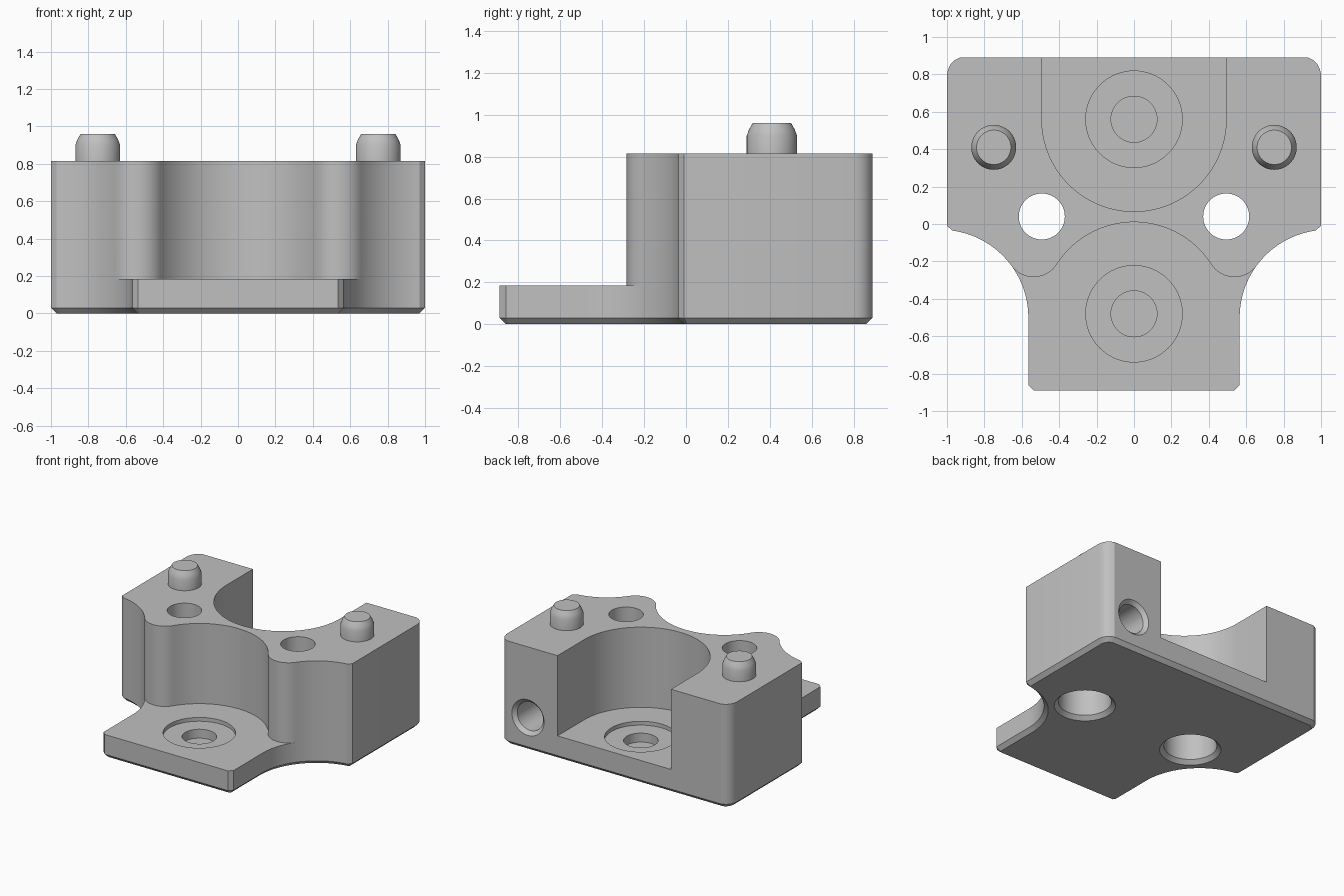
import bpy, bmesh
from math import atan2, cos, sin, pi, radians, sqrt
from mathutils import Matrix

if "Cube" in bpy.data.objects:
    bpy.data.objects.remove(bpy.data.objects["Cube"])

grey = bpy.data.materials.new("plain_grey")
grey.use_nodes = True
GREY = (0.53, 0.53, 0.53, 1)
grey.diffuse_color = GREY
grey.node_tree.nodes["Principled BSDF"].inputs["Base Color"].default_value = GREY

FLOOR, TOP, CHAMFER = 0.185, 0.815, 0.03


def arc(centre, r, a0, a1, n):
    """Points along an arc, angles in radians."""
    steps = [a0 + (a1 - a0) * i / n for i in range(n + 1)]
    return [(centre[0] + r * cos(a), centre[1] + r * sin(a)) for a in steps]


def mirrored(half):
    """Close a right-hand half outline with its mirror image."""
    return half + [(-x, y) for x, y in reversed(half) if abs(x) > 1e-5]


def make_object(name, bm):
    bmesh.ops.recalc_face_normals(bm, faces=bm.faces)
    mesh = bpy.data.meshes.new(name)
    bm.to_mesh(mesh)
    bm.free()
    mesh.materials.append(grey)
    ob = bpy.data.objects.new(name, mesh)
    bpy.context.collection.objects.link(ob)
    return ob


def prism(name, outline, z0, z1, chamfer=0):
    """Extrude an outline upward, optionally chamfering the bottom rim."""
    bm = bmesh.new()
    base = bm.faces.new([bm.verts.new((x, y, z0)) for x, y in outline])
    rim = list(base.edges)
    up = bmesh.ops.extrude_face_region(bm, geom=[base], use_keep_orig=True)
    moved = [v for v in up["geom"] if isinstance(v, bmesh.types.BMVert)]
    bmesh.ops.translate(bm, verts=moved, vec=(0, 0, z1 - z0))
    bmesh.ops.recalc_face_normals(bm, faces=bm.faces)
    if chamfer:
        bmesh.ops.bevel(bm, geom=rim, offset=chamfer, segments=1,
                        affect='EDGES', clamp_overlap=False)
    return make_object(name, bm)


def lathe(name, profile, location, tilt=0, n=64):
    """Revolve (radius, height) points; profile starts and ends on the axis."""
    bm = bmesh.new()
    rings = []
    for r, z in profile:
        count = n if r > 0 else 1
        rings.append([bm.verts.new((r * cos(2 * pi * i / n), r * sin(2 * pi * i / n), z))
                      for i in range(count)])
    for low, high in zip(rings, rings[1:]):
        for i in range(n):
            j = (i + 1) % n
            if len(low) == 1:
                bm.faces.new((low[0], high[j], high[i]))
            elif len(high) == 1:
                bm.faces.new((low[i], low[j], high[0]))
            else:
                bm.faces.new((low[i], low[j], high[j], high[i]))
    bm.transform(Matrix.Translation(location) @ Matrix.Rotation(tilt, 4, 'X'))
    return make_object(name, bm)


def activate(ob):
    bpy.ops.object.select_all(action='DESELECT')
    ob.select_set(True)
    bpy.context.view_layer.objects.active = ob


def cut(target, cutter):
    cutter.hide_render = True
    mod = target.modifiers.new("cut", 'BOOLEAN')
    mod.operation, mod.solver, mod.object = 'DIFFERENCE', 'EXACT', cutter
    activate(target)
    bpy.ops.object.modifier_apply(modifier=mod.name)
    bpy.data.objects.remove(cutter)


# Body: full outline with scooped sides, narrow tab and softened back corners
scoop, scoop_r = (1.034, -0.5), 0.469
half = [(0.535, -0.89), (0.565, -0.86)]
half += arc(scoop, scoop_r, pi, atan2(0.465, -0.064), 32)
half += [(1, -0.01)]
half += [(1, 0.8), (0.993, 0.83), (0.98, 0.855), (0.96, 0.875), (0.93, 0.89)]
body = prism("body", mirrored(half), 0, TOP, CHAMFER)

# Front step: round bay between two rounded lobes, leaving the thin tab
bay, bay_r, lobe_r = (0, -0.48), 0.49, 0.147
d1, d2 = bay_r + lobe_r, scoop_r + lobe_r
dx, dy = scoop[0] - bay[0], scoop[1] - bay[1]
d = sqrt(dx * dx + dy * dy)
along = (d1 * d1 - d2 * d2 + d * d) / (2 * d)
side = sqrt(d1 * d1 - along * along)
lobe = (bay[0] + (along * dx - side * dy) / d, bay[1] + (along * dy + side * dx) / d)
to_scoop = atan2(scoop[1] - lobe[1], scoop[0] - lobe[0])
to_bay = atan2(bay[1] - lobe[1], bay[0] - lobe[0])
half = [(scoop[0], -1.2), scoop]
half += arc(lobe, lobe_r, to_scoop, to_bay, 20)
half += arc(bay, bay_r, to_bay + pi, pi / 2, 24)[1:]
cut(body, prism("front_step_cutter", mirrored(half), FLOOR, 1.2))

# Rear pocket: round bottomed slot open to the back
pocket = [(0.493, 1.2)] + arc((0, 0.56), 0.493, 0, -pi, 64) + [(-0.493, 1.2)]
cut(body, prism("rear_pocket_cutter", pocket, FLOOR, 1.2))

# Stepped round recesses in both floors
recess = [(0, 0.085), (0.123, 0.085), (0.123, 0.155), (0.258, 0.155), (0.258, 0.25), (0, 0.25)]
for y in (0.56, -0.48):
    cut(body, lathe("recess_cutter", recess, (0, y, 0)))

# Screw holes, counterbored from below
screw = [(0, -0.1), (0.32, -0.1), (0.19, 0.03), (0.19, 0.45),
         (0.123, 0.45), (0.123, 1), (0, 1)]
for s in (-1, 1):
    cut(body, lathe("screw_hole_cutter", screw, (s * 0.493, 0.04, 0)))

# Chamfered blind hole in the back, left side only
blind = [(0, -0.1), (0.24, -0.1), (0.112, 0.028), (0.112, 0.5), (0, 0.5)]
cut(body, lathe("back_hole_cutter", blind, (0.75, 0.89, 0.26), pi / 2))

# Locating pins with tapered tips
pin = [(0, TOP - 0.02), (0.12, TOP - 0.02), (0.12, 0.9), (0.109, 0.93), (0.092, 0.96), (0, 0.96)]
parts = [body]
for s, label in ((1, "left"), (-1, "right")):
    parts.append(lathe(label + "_locating_pin", pin, (s * 0.75, 0.41, 0)))

for ob in parts:
    activate(ob)
    bpy.ops.object.shade_smooth_by_angle(angle=radians(25))
